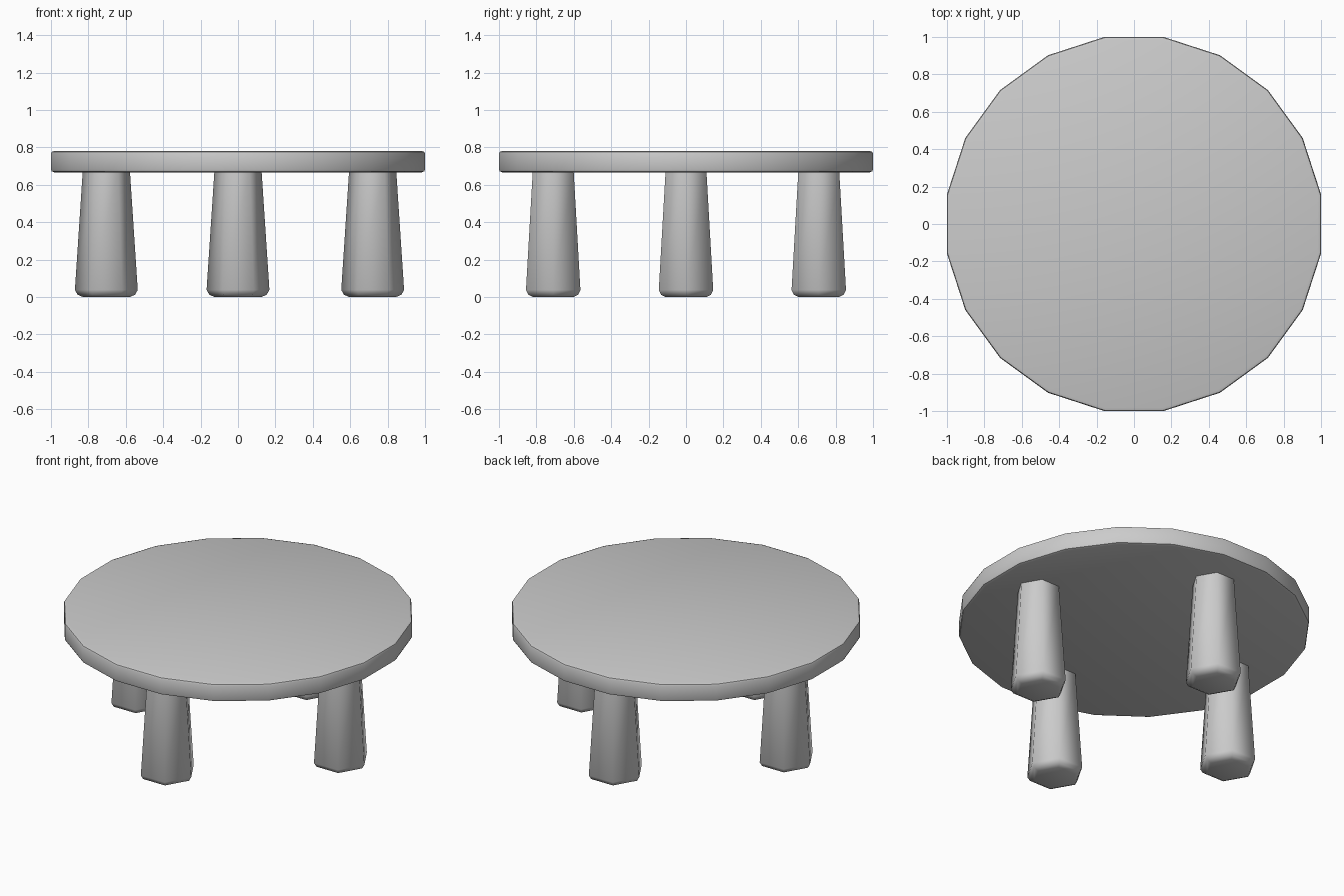
import bpy, math

if "Cube" in bpy.data.objects:
    bpy.data.objects.remove(bpy.data.objects["Cube"])


def lathe(name, sides, profile, offset=0.0, location=(0, 0, 0), angle=70):
    """Closed n-sided solid from a (radius, z) profile, bottom to top."""
    verts = [(r * math.cos(offset + 2 * math.pi * i / sides),
              r * math.sin(offset + 2 * math.pi * i / sides), z)
             for r, z in profile for i in range(sides)]
    faces = [tuple(reversed(range(sides)))]
    for k in range(len(profile) - 1):
        a, b = k * sides, (k + 1) * sides
        for i in range(sides):
            j = (i + 1) % sides
            faces.append((a + i, a + j, b + j, b + i))
    faces.append(tuple(range(len(verts) - sides, len(verts))))
    mesh = bpy.data.meshes.new(name)
    mesh.from_pydata(verts, [], faces)
    obj = bpy.data.objects.new(name, mesh)
    obj.location = location
    bpy.context.collection.objects.link(obj)
    bpy.ops.object.select_all(action='DESELECT')
    obj.select_set(True)
    bpy.context.view_layer.objects.active = obj
    bpy.ops.object.shade_smooth_by_angle(angle=math.radians(angle))
    return obj


# Round top: 20 sides, flats facing the axes, softened rims
R = 1 / math.cos(math.pi / 20)
lathe("table_top", 20,
      [(R - 0.018, 0.667), (R - 0.004, 0.672), (R, 0.682),
       (R, 0.766), (R - 0.004, 0.776), (R - 0.018, 0.781)],
      offset=math.pi / 20, angle=40)

# Four tapered hexagonal legs with rounded feet
leg_profile = [(0.125, 0.0), (0.153, 0.012), (0.168, 0.038), (0.126, 0.675)]
for name, x, y in (("front_leg", 0, -0.71), ("back_leg", 0, 0.71),
                   ("left_leg", -0.704, 0), ("right_leg", 0.72, 0)):
    lathe(name, 6, leg_profile, location=(x, y, 0))
